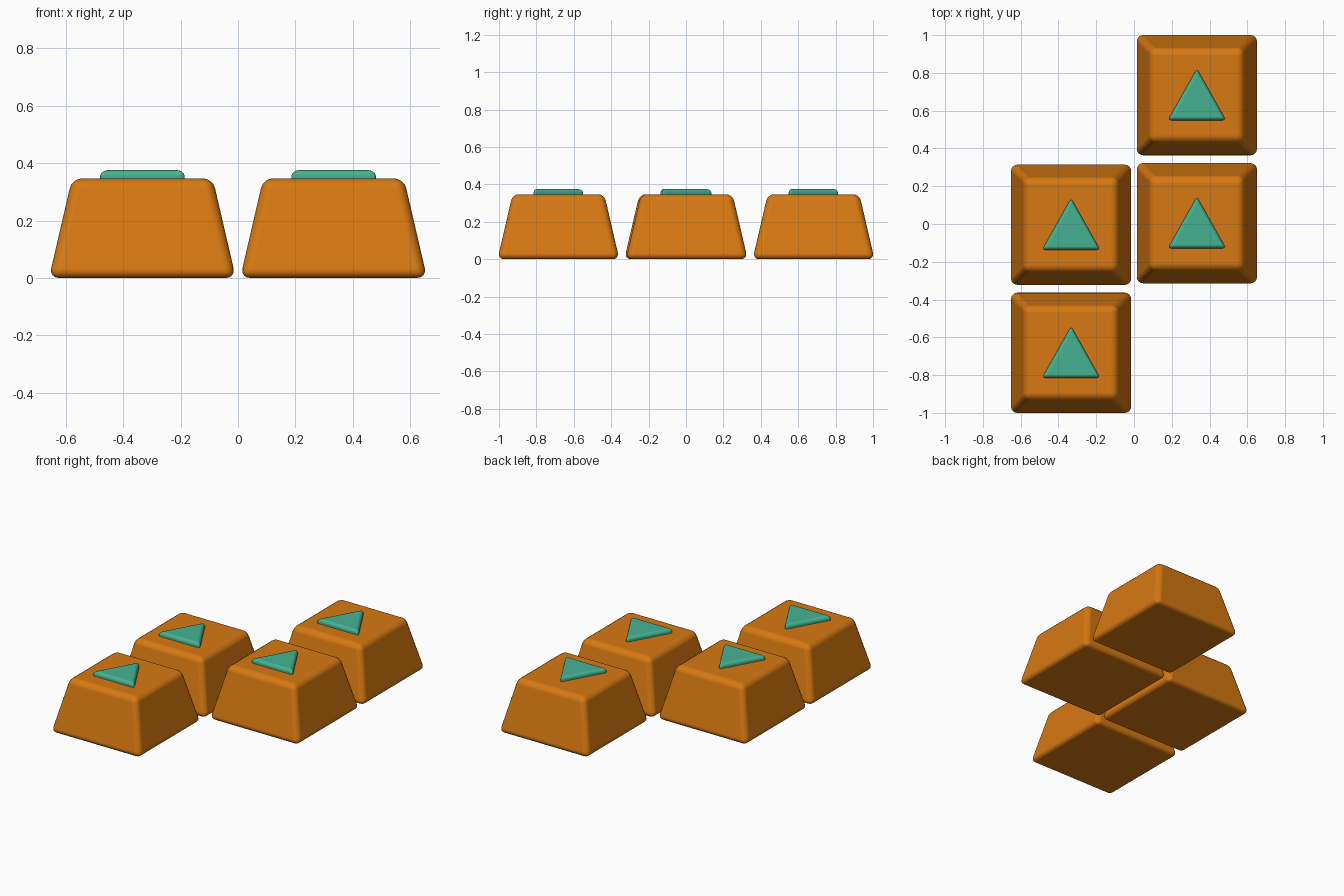
import bpy

if "Cube" in bpy.data.objects:
    bpy.data.objects.remove(bpy.data.objects["Cube"])

def material(name, color):
    m = bpy.data.materials.new(name)
    m.diffuse_color = color
    m.use_nodes = True
    m.node_tree.nodes["Principled BSDF"].inputs["Base Color"].default_value = m.diffuse_color
    return m

ORANGE = material("orange_plastic", (0.68, 0.19, 0.006, 1))
TEAL = material("teal_plastic", (0.06, 0.45, 0.29, 1))

def prism(name, bottom, top, z0, z1, loc, mat, bevel, segments):
    """Closed solid between two matching outlines, with rounded edges."""
    n = len(bottom)
    verts = [(x, y, z0) for x, y in bottom] + [(x, y, z1) for x, y in top]
    faces = [tuple(reversed(range(n))), tuple(range(n, 2 * n))]
    faces += [(i, (i + 1) % n, (i + 1) % n + n, i + n) for i in range(n)]
    mesh = bpy.data.meshes.new(name)
    mesh.from_pydata(verts, [], faces)
    mesh.materials.append(mat)
    ob = bpy.data.objects.new(name, mesh)
    ob.location = (loc[0], loc[1], 0)
    bpy.context.collection.objects.link(ob)
    mod = ob.modifiers.new("rounded_edges", 'BEVEL')
    mod.width = bevel
    mod.segments = segments
    mod.limit_method = 'ANGLE'
    mod.harden_normals = True
    for p in mesh.polygons:
        p.use_smooth = True
    return ob

def square(h):
    return [(-h, -h), (h, -h), (h, h), (-h, h)]

TRIANGLE = [(-0.154, -0.133), (0.154, -0.133), (0, 0.141)]

# Four tapered keys in an S-shaped layout, each with a raised triangle
KEYS = [(0.333, 0.682), (0.333, 0.004), (-0.333, -0.004), (-0.333, -0.682)]
for i, loc in enumerate(KEYS, 1):
    prism(f"key_{i}", square(0.3255), square(0.245), 0, 0.347, loc, ORANGE, 0.035, 4)
    prism(f"triangle_{i}", TRIANGLE, TRIANGLE, 0.31, 0.376, loc, TEAL, 0.02, 3)
